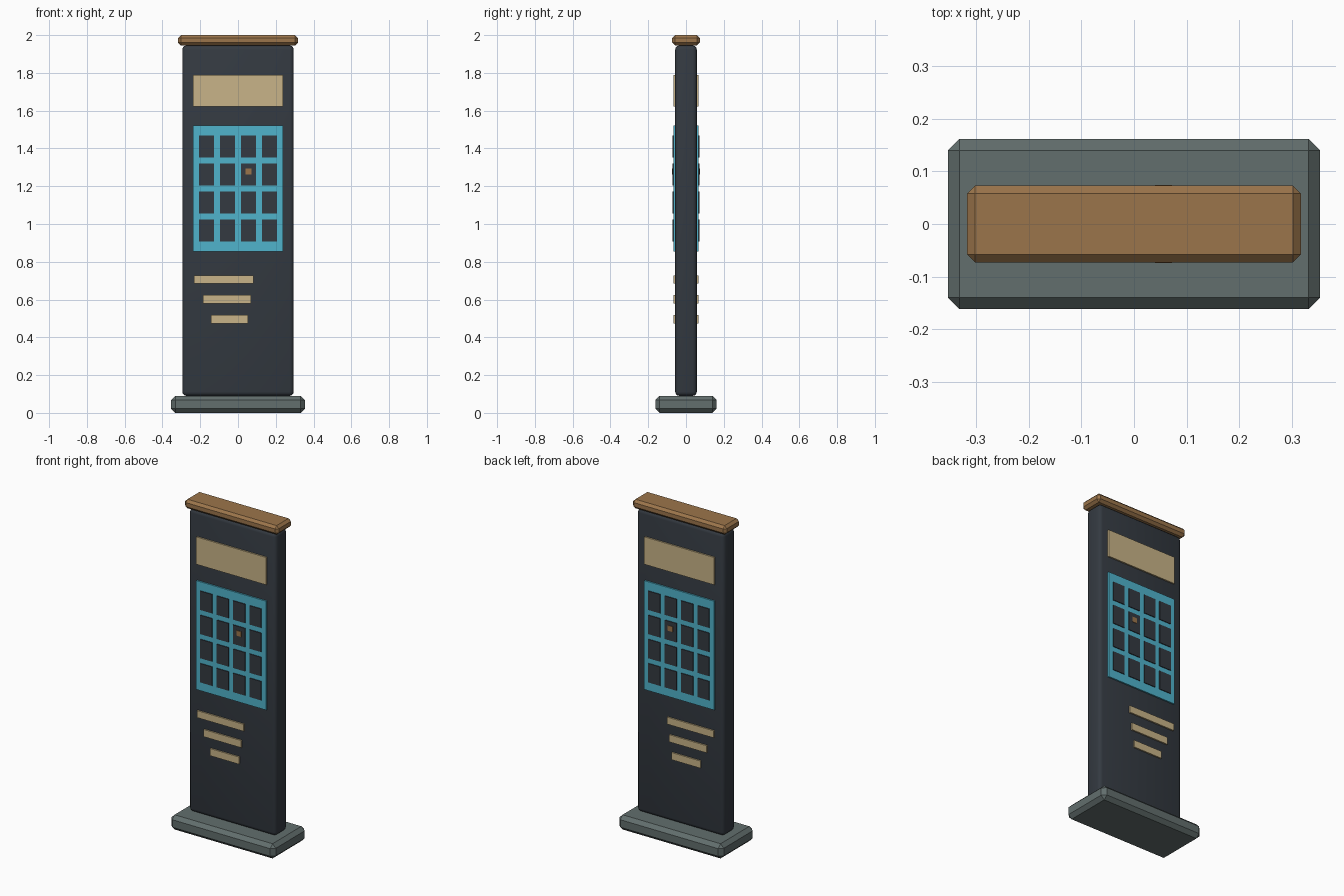
import bpy, bmesh
from mathutils import Vector

if "Cube" in bpy.data.objects:
    bpy.data.objects.remove(bpy.data.objects["Cube"])


def material(name, rgb):
    m = bpy.data.materials.new(name)
    m.diffuse_color = (*rgb, 1)
    m.use_nodes = True
    m.node_tree.nodes["Principled BSDF"].inputs["Base Color"].default_value = m.diffuse_color
    return m


CHARCOAL = material("charcoal", (0.034, 0.042, 0.053))
GREY = material("stone grey", (0.122, 0.156, 0.153))
BRONZE = material("bronze", (0.33, 0.178, 0.07))
TAN = material("tan", (0.578, 0.456, 0.246))
CYAN = material("cyan", (0.08, 0.456, 0.604))


def add_box(bm, lo, hi):
    lo, hi = Vector(lo), Vector(hi)
    verts = bmesh.ops.create_cube(bm, size=1)["verts"]
    for v in verts:
        v.co = (lo + hi) / 2 + v.co * (hi - lo)


def make(name, boxes, mat, bevel=0, segments=1, mirror=False):
    bm = bmesh.new()
    for lo, hi in boxes:
        add_box(bm, lo, hi)
    if bevel:
        bmesh.ops.bevel(bm, geom=bm.edges[:], offset=bevel, segments=segments,
                        profile=0.5, affect='EDGES')
    me = bpy.data.meshes.new(name)
    bm.to_mesh(me)
    bm.free()
    me.materials.append(mat)
    ob = bpy.data.objects.new(name, me)
    bpy.context.collection.objects.link(ob)
    if mirror:  # repeat front plates on the back
        mod = ob.modifiers.new("back side", 'MIRROR')
        mod.use_axis = (False, True, False)
    return ob


def plate(x0, x1, z0, z1, inner, outer):
    return ((x0, -outer, z0), (x1, -inner, z1))


# base, slab and cap
make("base", [((-0.354, -0.162, 0), (0.354, 0.162, 0.09))], GREY, 0.022)
body = make("slab", [((-0.295, -0.057, 0.09), (0.295, 0.057, 1.945))], CHARCOAL, 0.022, 3)
make("cap", [((-0.317, -0.073, 1.945), (0.317, 0.073, 2.0))], BRONZE, 0.015)

bpy.context.view_layer.objects.active = body
body.select_set(True)
bpy.ops.object.shade_smooth_by_angle()

# header panel and text bars
make("header_panel", [plate(-0.237, 0.237, 1.622, 1.79, 0.056, 0.066)], TAN, mirror=True)
make("info_bars", [plate(-0.233, 0.083, 0.684, 0.727, 0.056, 0.066),
                   plate(-0.186, 0.068, 0.579, 0.623, 0.056, 0.066),
                   plate(-0.143, 0.052, 0.474, 0.518, 0.056, 0.066)], TAN, mirror=True)

# street map: cyan panel, dark blocks, location marker
make("map_panel", [plate(-0.237, 0.237, 0.855, 1.522, 0.056, 0.066)], CYAN, mirror=True)
blocks = []
for i in range(4):
    for j in range(4):
        x, z = (i - 1.5) * 0.111, 1.188 + (j - 1.5) * 0.148
        blocks.append(plate(x - 0.04, x + 0.04, z - 0.058, z + 0.058, 0.065, 0.071))
make("map_blocks", blocks, CHARCOAL, mirror=True)
make("map_marker", [plate(0.04, 0.072, 1.262, 1.294, 0.07, 0.074)], BRONZE, mirror=True)
